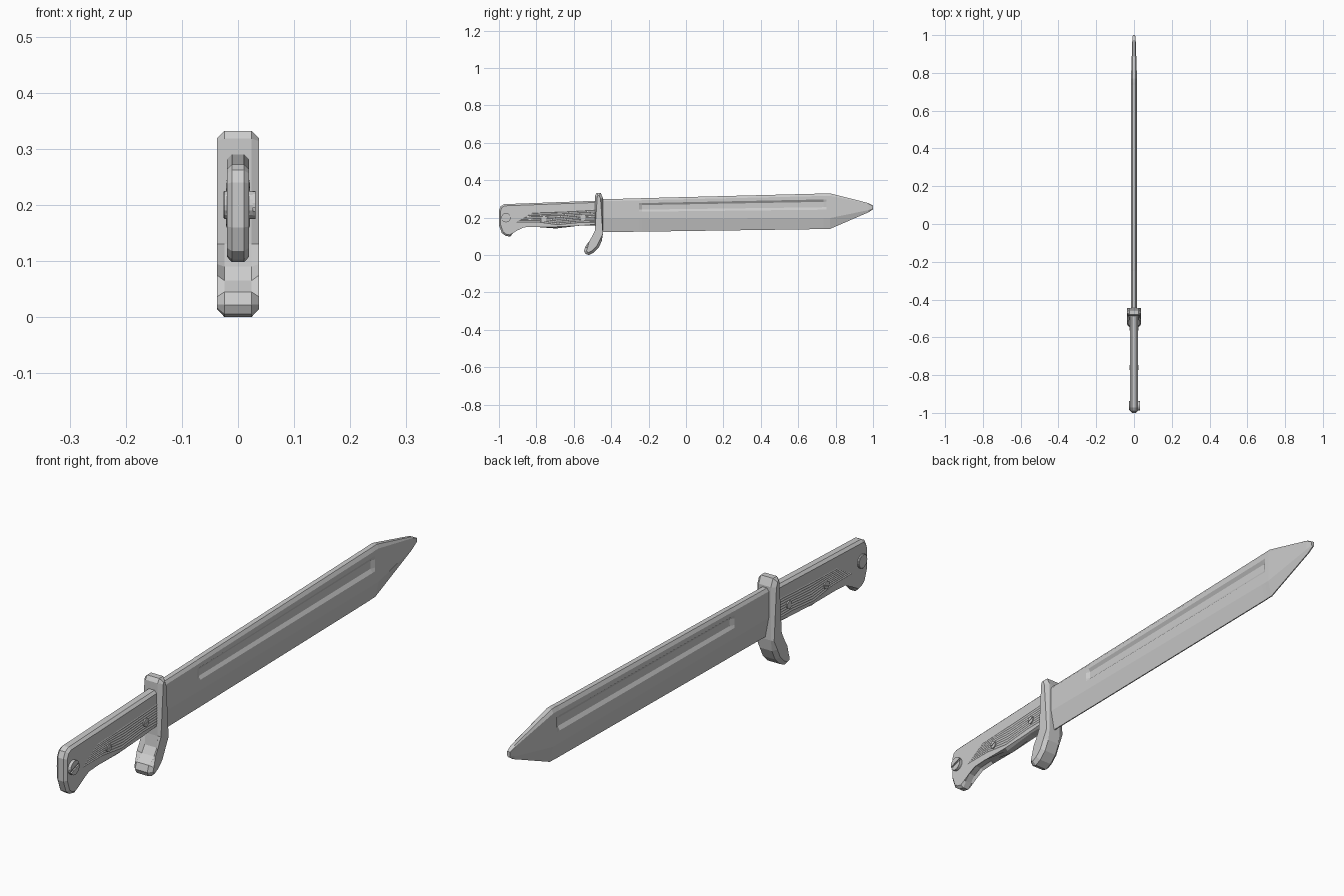
import bpy, bmesh, math

cube = bpy.data.objects.get("Cube")
if cube:
    bpy.data.objects.remove(cube, do_unlink=True)

steel = bpy.data.materials.new("grey_steel")
steel.use_nodes = True
steel.diffuse_color = (0.6, 0.6, 0.6, 1)
steel.node_tree.nodes["Principled BSDF"].inputs["Base Color"].default_value = (0.6, 0.6, 0.6, 1)


def finish(name, bm):
    bmesh.ops.recalc_face_normals(bm, faces=bm.faces)
    mesh = bpy.data.meshes.new(name)
    bm.to_mesh(mesh)
    bm.free()
    mesh.materials.append(steel)
    obj = bpy.data.objects.new(name, mesh)
    bpy.context.collection.objects.link(obj)
    return obj


def prism(name, profile, x0, x1, chamfer=0.0):
    """Extrude a side profile (y, z) across x and chamfer its rims."""
    bm = bmesh.new()
    rims = [[bm.verts.new((x, y, z)) for y, z in profile] for x in (x0, x1)]
    caps = [bm.faces.new(r) for r in rims]
    n = len(profile)
    for i in range(n):
        j = (i + 1) % n
        bm.faces.new((rims[0][i], rims[0][j], rims[1][j], rims[1][i]))
    if chamfer:
        edges = list({e for f in caps for e in f.edges})
        bmesh.ops.bevel(bm, geom=edges, offset=chamfer, segments=1,
                        affect='EDGES', clamp_overlap=True)
    return finish(name, bm)


def arc(y, z, r, a0, a1, steps):
    return [(y + r * math.cos(a0 + (a1 - a0) * i / steps),
             z + r * math.sin(a0 + (a1 - a0) * i / steps)) for i in range(steps + 1)]


def disc(name, y, z, r, x0, x1, chamfer=0.002):
    prism(name, arc(y, z, r, 0, math.tau * 15 / 16, 15), x0, x1, chamfer)


def slotted_screw(name, y, z, r, side, base, top):
    """Low disc topped by two half discs that leave a slot between them."""
    disc(name + "_base", y, z, r, side * 0.012, side * base, 0)
    for k in range(2):
        start = 0.35 + k * math.pi
        half = arc(y, z, r, start + 0.15, start + math.pi - 0.15, 8)
        prism(f"{name}_half_{k}", half, side * (base - 0.001), side * top)


# Blade: lofted sections of (y, spine z, ridge z, edge z, half thickness, fuller depth)
stations = [
    (-0.47, 0.298, 0.195, 0.122, 0.016, 0),
    (-0.25, 0.303, 0.195, 0.125, 0.016, 0),
    (-0.235, 0.304, 0.195, 0.125, 0.016, 0.008),
    (0.735, 0.329, 0.198, 0.139, 0.016, 0.008),
    (0.75, 0.33, 0.198, 0.14, 0.016, 0),
    (0.77, 0.33, 0.198, 0.14, 0.016, 0),
    (0.975, 0.278, 0.24, 0.228, 0.009, 0),
    (1.0, 0.264, 0.25, 0.244, 0.006, 0),
]
bm = bmesh.new()
loops = []
for y, top, ridge, edge, h, depth in stations:
    d = top - ridge
    half = [(h * 0.55, top), (h, top - 0.1 * d), (h, top - 0.24 * d),
            (h - depth, top - 0.34 * d), (h - depth, top - 0.56 * d),
            (h, top - 0.66 * d), (h, ridge), (0.002, edge)]
    ring = half + [(-x, z) for x, z in reversed(half)]
    loops.append([bm.verts.new((x, y, z)) for x, z in ring])
for a, b in zip(loops, loops[1:]):
    for i in range(len(a)):
        j = (i + 1) % len(a)
        bm.faces.new((a[i], a[j], b[j], b[i]))
bm.faces.new(loops[0])
bm.faces.new(loops[-1])
finish("blade", bm)

# Handle with hooked pommel
handle = [(-0.46, 0.291), (-0.972, 0.272), (-0.99, 0.262), (-1.0, 0.24),
          (-1.0, 0.16), (-0.985, 0.118), (-0.965, 0.103), (-0.94, 0.098),
          (-0.925, 0.118), (-0.905, 0.14), (-0.87, 0.157), (-0.81, 0.16),
          (-0.695, 0.142), (-0.57, 0.157), (-0.46, 0.157)]
prism("handle", handle, -0.02, 0.02, 0.009)

# Crossguard with swept lower hook
guard = [(-0.478, 0.332), (-0.487, 0.318), (-0.487, 0.13), (-0.492, 0.09),
         (-0.508, 0.065), (-0.538, 0.045), (-0.546, 0.022), (-0.538, 0.006),
         (-0.52, 0.0), (-0.495, 0.012), (-0.468, 0.038), (-0.45, 0.075),
         (-0.444, 0.115), (-0.444, 0.305), (-0.456, 0.332)]
prism("crossguard", guard, -0.037, 0.037, 0.013)

# Ridged grip panels, each station given as bottom and top (y, z)
panel = [((-0.91, 0.174), (-0.82, 0.228)), ((-0.80, 0.174), (-0.74, 0.231)),
         ((-0.69, 0.158), (-0.66, 0.235)), ((-0.57, 0.17), (-0.56, 0.24)),
         ((-0.48, 0.17), (-0.48, 0.245))]
rows = 16
for side, label in ((1, "left"), (-1, "right")):
    bm = bmesh.new()
    grid = []
    for r in range(rows + 1):
        t = r / rows
        x = side * (0.0215 if r % 2 else 0.0195)
        grid.append([bm.verts.new((x, b[0] + (c[0] - b[0]) * t, b[1] + (c[1] - b[1]) * t))
                     for b, c in panel])
    for low, high in zip(grid, grid[1:]):
        for i in range(len(panel) - 1):
            quad = [low[i], low[i + 1], high[i + 1], high[i]]
            bm.faces.new(quad if side > 0 else quad[::-1])
    # Closing back face strip keeps the panel solid inside the handle
    back = [bm.verts.new((side * 0.015, v.co.y, v.co.z)) for v in grid[0] + grid[-1][::-1]]
    rim = grid[0] + grid[-1][::-1]
    n = len(panel)
    for i in list(range(n - 1)) + list(range(n, 2 * n - 1)):
        bm.faces.new((rim[i], rim[i + 1], back[i + 1], back[i]))
    bm.faces.new(back)
    finish(f"grip_panel_{label}", bm)

    # Grip screws
    slotted_screw(f"rear_grip_screw_{label}", -0.76, 0.192, 0.014, side, 0.0225, 0.0245)
    slotted_screw(f"front_grip_screw_{label}", -0.55, 0.202, 0.014, side, 0.0225, 0.0245)

# Pommel fastener: slotted on one side, plain button on the other
slotted_screw("pommel_screw", -0.962, 0.2, 0.025, 1, 0.027, 0.031)
disc("pommel_button", -0.962, 0.2, 0.025, -0.026, -0.012)
